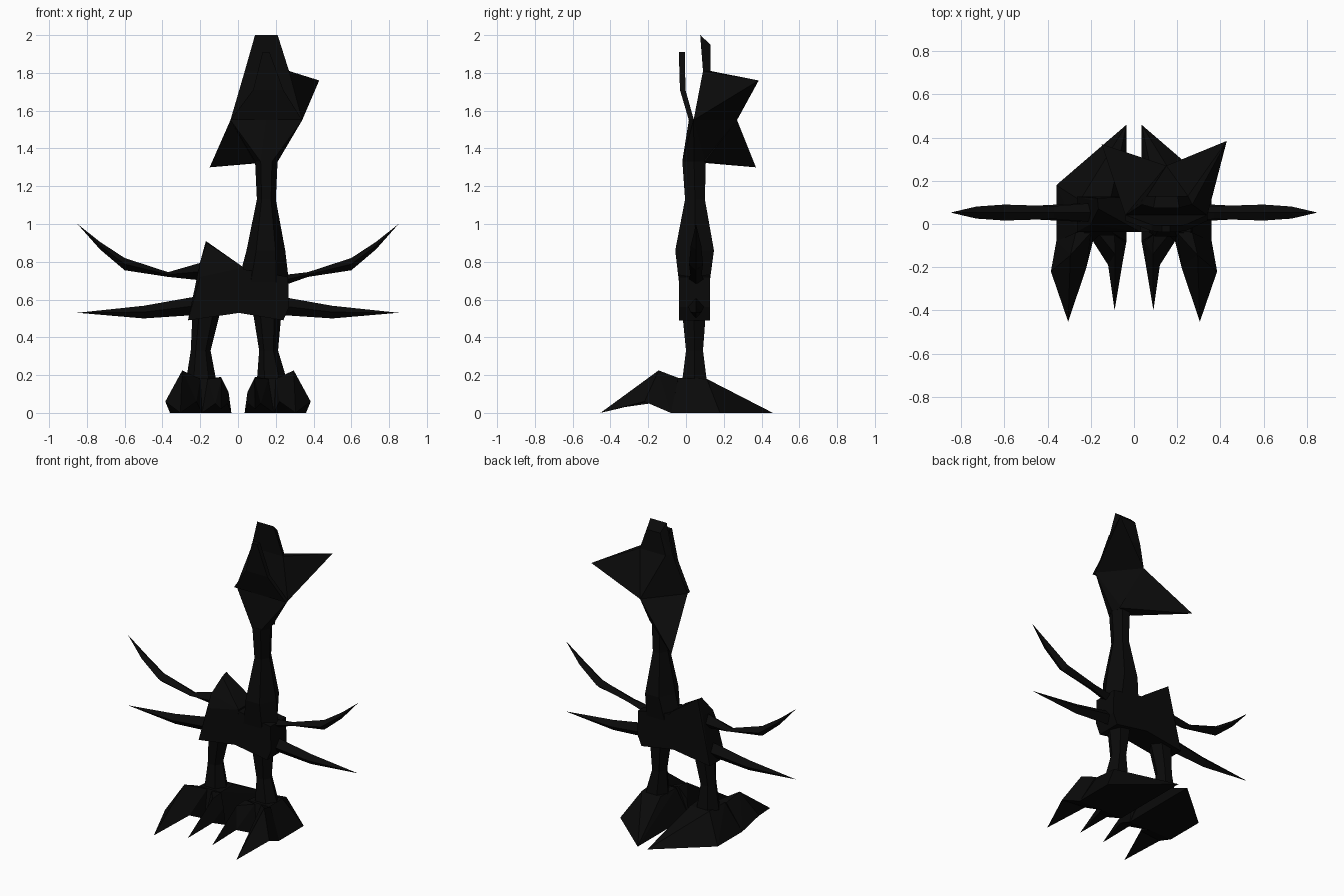
import bpy, bmesh, math

if "Cube" in bpy.data.objects:
    bpy.data.objects.remove(bpy.data.objects["Cube"])

black = bpy.data.materials.new("near_black")
black.diffuse_color = (0.003, 0.003, 0.003, 1)
black.use_nodes = True
black.node_tree.nodes["Principled BSDF"].inputs["Base Color"].default_value = black.diffuse_color


def finish(name, bm):
    bmesh.ops.recalc_face_normals(bm, faces=bm.faces[:])
    me = bpy.data.meshes.new(name)
    bm.to_mesh(me)
    bm.free()
    me.materials.append(black)
    ob = bpy.data.objects.new(name, me)
    bpy.context.collection.objects.link(ob)
    return ob


def hull(name, pts):
    """Faceted solid around a few corner points."""
    bm = bmesh.new()
    vs = [bm.verts.new(p) for p in pts]
    res = bmesh.ops.convex_hull(bm, input=vs)
    loose = {v for v in res["geom_interior"] + res["geom_unused"]
             if isinstance(v, bmesh.types.BMVert) and v.is_valid}
    bmesh.ops.delete(bm, geom=list(loose), context='VERTS')
    return finish(name, bm)


def loft(name, rings):
    """Skin over rings of equal size; a ring of one point closes to a tip."""
    bm = bmesh.new()
    rows = [[bm.verts.new(p) for p in r] for r in rings]
    for a, b in zip(rows, rows[1:]):
        n = len(a)
        for i in range(n):
            j = (i + 1) % n
            if len(b) == 1:
                bm.faces.new((a[i], a[j], b[0]))
            else:
                bm.faces.new((a[i], a[j], b[j], b[i]))
    bm.faces.new(rows[0])
    if len(rows[-1]) > 1:
        bm.faces.new(rows[-1])
    return finish(name, bm)


def hexring(x0, x1, y0, y1, z):
    cx, cy, rx, ry = (x0 + x1) / 2, (y0 + y1) / 2, (x1 - x0) / 2, (y1 - y0) / 2
    return [(cx + rx * math.cos(k * math.pi / 3),
             cy + ry * math.sin(k * math.pi / 3) / 0.866, z) for k in range(6)]


def box4(x0, x1, y0, y1, z):
    return [(x0, y0, z), (x1, y0, z), (x1, y1, z), (x0, y1, z)]


def diamond(x, z0, z1, w):
    zm = (z0 + z1) / 2
    return [(x, 0.053 - w, zm), (x, 0.053, z0), (x, 0.053 + w, zm), (x, 0.053, z1)]


# neck and chest
loft("neck", [hexring(*r) for r in [
    (.09, .21, -.02, .105, 1.34), (.10, .20, -.005, .10, 1.13),
    (.045, .25, -.057, .148, .86), (.0, .27, -.037, .125, .69)]])
hull("chest", [(x, y, z) for y in (-.037, .127) for x, z in
               [(0, .53), (.03, .76), (.24, .49), (.27, .56), (.265, .72)]])

# hind body with raised hump
hull("hind_body", [(x, y, z) for y in (-.037, .127) for x, z in
                   [(-.265, .49), (-.1, .515), (.01, .53), (.03, .77), (-.2, .72)]]
     + [(-.2, 0, .8), (-.2, .11, .8), (-.17, .12, .91), (-.165, .07, .9)])

# head
mouth_l, mouth_r = (-.04, .04, 1.55), (.34, .04, 1.55)
nape = (.15, .27, 1.55)
crest_tip, barb_tip = (.43, .385, 1.76), (-.15, .37, 1.30)
brow_r, brow_l = (.27, .09, 1.81), (.036, .09, 1.81)
back_r, back_l = (.25, .13, 1.81), (.06, .13, 1.81)
gum = [(.02, .065, 1.55), (.28, .065, 1.55)]
hull("upper_beak", [(.09, .075, 2), (.21, .075, 2), (.20, .13, 1.95), (.10, .13, 1.95),
                    brow_r, brow_l, back_r, back_l])
hull("skull", [brow_r, brow_l, back_r, back_l, mouth_l, mouth_r, nape] + gum)
hull("head_base", [mouth_l, mouth_r, nape, (.15, .015, 1.55)]
     + hexring(.09, .21, -.02, .105, 1.33))
hull("crest", [brow_r, back_r, mouth_r, nape, crest_tip])
hull("barb", [mouth_l, nape, barb_tip, (.09, .08, 1.325), (.2, .1, 1.33)])
loft("lower_beak", [box4(-.04, .34, .015, .042, 1.55),
                    box4(.08, .24, -.032, -.003, 1.71),
                    box4(.13, .167, -.038, -.006, 1.91)])

# tentacle arms on both sides
upper = [(.37, .72, .745, .03), (.60, .755, .82, .037), (.73, .865, .905, .028)]
lower = [(.20, .52, .62, .045), (.50, .50, .567, .03)]
for side, s, root in (("right", 1, (.2, .66, .725, .045)),
                      ("left", -1, (.18, .70, .80, .045))):
    loft(side + "_upper_arm", [diamond(s * x, a, b, w) for x, a, b, w in [root] + upper]
         + [[(s * .85, .053, 1.0)]])
    loft(side + "_lower_arm", [diamond(s * x, a, b, w) for x, a, b, w in lower]
         + [[(s * .85, .053, .53)]])

# legs
loft("right_leg", [hexring(*r) for r in [
    (.10, .26, -.02, .11, .17), (.112, .212, 0, .09, .33), (.08, .23, -.02, .105, .53)]])
loft("left_leg", [hexring(*r) for r in [
    (-.275, -.115, -.02, .11, .17), (-.25, -.145, 0, .09, .33), (-.24, -.09, -.02, .105, .55)]])

# feet with two claws each
for side, s in (("right", 1), ("left", -1)):
    def part(name, pts):
        hull(side + "_" + name, [(s * x, y, z) for x, y, z in pts])

    part("foot", [(.035, -.08, 0), (.36, -.08, 0), (.36, .18, 0), (.035, .46, 0),
                  (.10, -.04, .185), (.26, -.04, .185), (.25, .11, .18), (.11, .11, .18)])
    big = [(.385, -.22, .06), (.22, -.2, .06), (.295, -.145, .225)]
    part("big_claw_root", big + [(.36, -.08, 0), (.19, -.08, 0),
                                 (.2, -.04, .18), (.27, -.04, .185)])
    part("big_claw_tip", big + [(.305, -.453, 0)])
    small = [(.055, -.19, .05), (.12, -.19, .05), (.088, -.14, .185)]
    part("small_claw_root", small + [(.035, -.08, 0), (.19, -.08, 0), (.05, -.08, .11),
                                     (.09, -.05, .19), (.16, -.05, .18)])
    part("small_claw_tip", small + [(.09, -.40, .02)])
